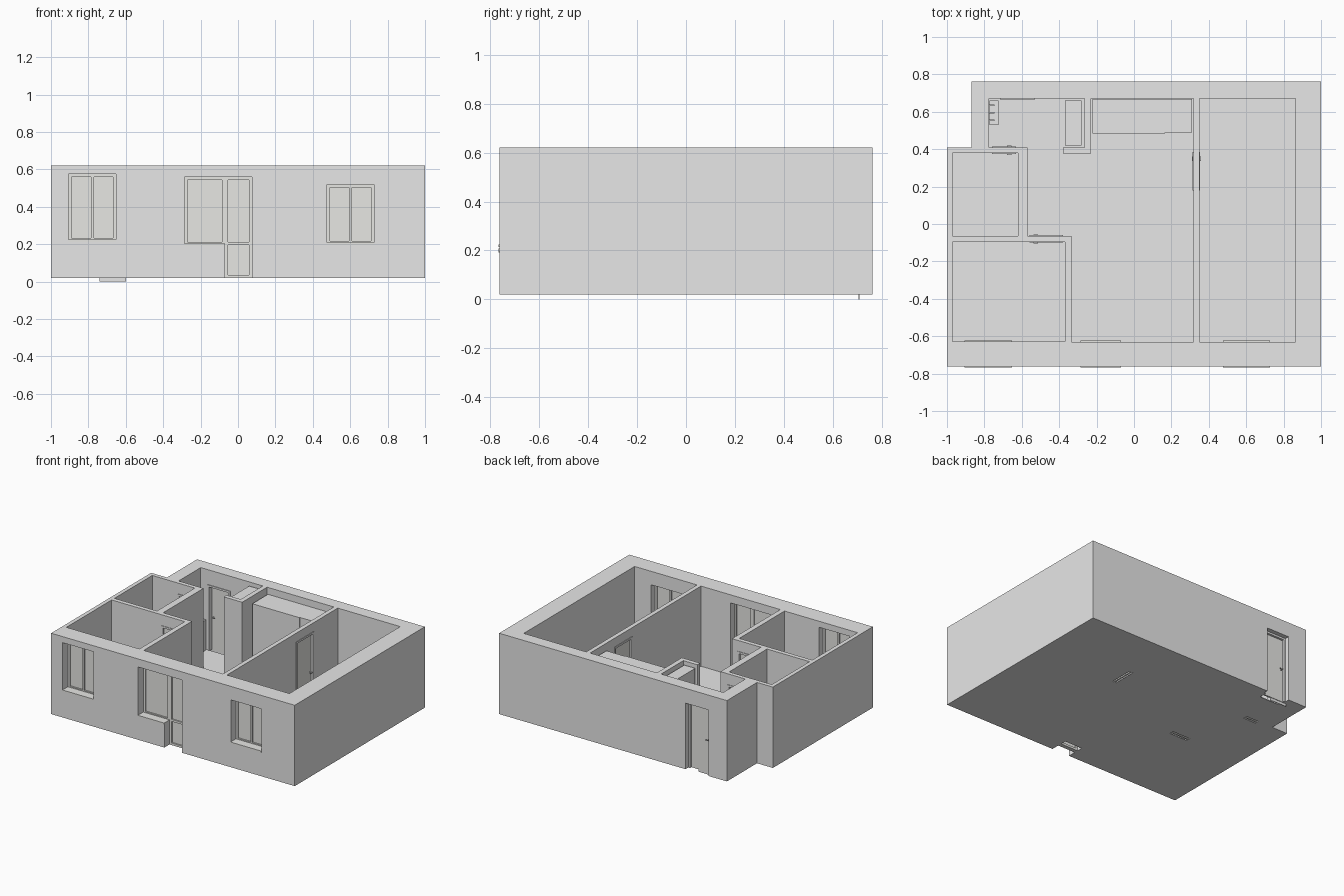
import bpy, bmesh

if "Cube" in bpy.data.objects:
    bpy.data.objects.remove(bpy.data.objects["Cube"])

BASE, TOP = 0.02, 0.62


def material(name, rgb):
    m = bpy.data.materials.new(name)
    m.diffuse_color = (*rgb, 1)
    m.use_nodes = True
    m.node_tree.nodes["Principled BSDF"].inputs["Base Color"].default_value = m.diffuse_color
    return m


GREY = material("wall grey", (0.8, 0.8, 0.8))
LIGHT = material("joinery off white", (1.0, 1.0, 0.97))


def prism(name, pts, z0, z1, mat=GREY):
    """Extrude a plan outline between two heights."""
    bm = bmesh.new()
    face = bm.faces.new([bm.verts.new((x, y, z0)) for x, y in pts])
    ext = bmesh.ops.extrude_face_region(bm, geom=[face], use_keep_orig=True)
    for v in ext["geom"]:
        if isinstance(v, bmesh.types.BMVert):
            v.co.z = z1
    bmesh.ops.recalc_face_normals(bm, faces=bm.faces)
    me = bpy.data.meshes.new(name)
    bm.to_mesh(me)
    bm.free()
    me.materials.append(mat)
    ob = bpy.data.objects.new(name, me)
    bpy.context.collection.objects.link(ob)
    return ob


def box(name, x0, x1, y0, y1, z0, z1, mat=GREY):
    return prism(name, [(x0, y0), (x1, y0), (x1, y1), (x0, y1)], z0, z1, mat)


def rect(x0, x1, y0, y1):
    return [(x0, y0), (x1, y0), (x1, y1), (x0, y1)]


# Plan outlines
outline = [(-1, -0.763), (1, -0.763), (1, 0.763), (-0.87, 0.763), (-0.87, 0.41), (-1, 0.41)]
rooms = {
    "right_room": rect(0.35, 0.863, -0.63, 0.67),
    "middle_left_room": rect(-0.97, -0.62, -0.064, 0.38),
    "front_left_room": rect(-0.97, -0.37, -0.627, -0.096),
    "main_room": [(-0.333, -0.63), (0.318, -0.63), (0.318, 0.67), (-0.23, 0.67),
                  (-0.23, 0.377), (-0.38, 0.377), (-0.38, 0.41), (-0.265, 0.41),
                  (-0.265, 0.67), (-0.775, 0.67), (-0.775, 0.41), (-0.57, 0.41),
                  (-0.57, -0.064), (-0.333, -0.064)],
}

# Walls: solid block with rooms and openings cut out
walls = prism("walls", outline, BASE, TOP)
cutters = [prism(n + "_cutter", p, -0.1, 0.8) for n, p in rooms.items()]
openings = [
    (-0.905, -0.652, -0.8, -0.6, 0.217, 0.575),   # left window
    (-0.285, 0.075, -0.8, -0.6, 0.195, 0.56),     # middle window
    (-0.07, 0.075, -0.8, -0.6, -0.1, 0.3),        # terrace door
    (0.475, 0.727, -0.8, -0.6, 0.2, 0.52),        # right window
    (-0.717, -0.53, 0.64, 0.8, -0.1, 0.51),       # entrance
    (0.30, 0.37, 0.18, 0.385, -0.1, 0.555),       # right room door
    (-0.56, -0.38, -0.12, -0.04, -0.1, 0.54),     # front left room door
    (-0.76, -0.63, 0.36, 0.43, -0.1, 0.54),       # middle left room door
]
cutters += [box("opening_cutter", *o) for o in openings]
for c in cutters:
    c.hide_render = True
    mod = walls.modifiers.new("cut", "BOOLEAN")
    mod.operation, mod.solver, mod.object = "DIFFERENCE", "EXACT", c
dg = bpy.context.evaluated_depsgraph_get()
cut_mesh = bpy.data.meshes.new_from_object(walls.evaluated_get(dg))
walls.modifiers.clear()
walls.data = cut_mesh
for c in cutters:
    bpy.data.objects.remove(c)

# Room floors
for n, p in rooms.items():
    prism(n + "_floor", p, BASE, BASE + 0.005)


def window(name, x0, x1, z0, z1, panes, sill=True):
    """Framed glazing set back in the front wall, with a sill."""
    ya, yb, w = -0.703, -0.673, 0.016
    box(name + "_glass", x0, x1, ya + 0.01, yb - 0.01, z0, z1, LIGHT)
    for z in (z0, z1 - w):
        box(name + "_rail", x0, x1, ya, yb, z, z + w, LIGHT)
    for i in range(panes + 1):
        x = x0 + (x1 - x0 - w) * i / panes
        box(name + "_stile", x, x + w, ya, yb, z0 + w, z1 - w, LIGHT)
    if sill:
        box(name + "_outer_sill", x0, x1, -0.766, ya, z0 - 0.004, z0 + 0.008, LIGHT)
        box(name + "_inner_sill", x0, x1, yb, -0.622, z0 - 0.004, z0 + 0.008, LIGHT)


window("left_window", -0.905, -0.652, 0.217, 0.575, 2)
window("middle_window", -0.285, -0.07, 0.195, 0.56, 1)
window("right_window", 0.475, 0.727, 0.2, 0.52, 2)
window("terrace_door", -0.07, 0.075, BASE, 0.56, 1, sill=False)
box("terrace_door_cross_rail", -0.06, 0.065, -0.703, -0.673, 0.195, 0.211, LIGHT)


def door(name, along_x, a0, a1, b0, b1, z1, leaf_at, handle_low):
    """Door in a wall: a runs along the wall, b through its thickness."""
    def part(label, p0, p1, q0, q1, za, zb, mat):
        args = (p0, p1, q0, q1) if along_x else (q0, q1, p0, p1)
        box(name + label, *args, za, zb, mat)
    w = 0.014
    part("_leaf", a0 + w, a1 - w, leaf_at - 0.006, leaf_at + 0.006, BASE, z1 - w, LIGHT)
    for p in (a0, a1 - w):
        part("_jamb", p, p + w, b0, b1, BASE, z1, GREY)
    part("_head", a0 + w, a1 - w, b0, b1, z1 - w, z1, GREY)
    # lever handles on both sides
    h = a0 + 0.024 if handle_low else a1 - 0.048
    stem = h if handle_low else h + 0.018
    for s in (-1, 1):
        q = sorted((leaf_at + s * 0.006, leaf_at + s * 0.02))
        part("_handle_stem", stem, stem + 0.006, *q, 0.26, 0.266, GREY)
        q = sorted((leaf_at + s * 0.02, leaf_at + s * 0.025))
        part("_handle_lever", h, h + 0.024, *q, 0.26, 0.266, GREY)


door("right_room_door", False, 0.18, 0.385, 0.314, 0.354, 0.555, 0.334, False)
door("front_left_room_door", True, -0.56, -0.38, -0.1, -0.06, 0.54, -0.08, True)
door("middle_left_room_door", True, -0.76, -0.63, 0.375, 0.414, 0.54, 0.394, False)
door("entrance_door", True, -0.717, -0.53, 0.665, 0.73, 0.51, 0.708, True)
box("entrance_threshold", -0.74, -0.6, 0.706, 0.71, 0, BASE + 0.003)

# Built-in furniture
box("kitchen_cabinet", -0.222, 0.165, 0.485, 0.668, BASE, 0.57)
box("kitchen_tall_unit", 0.165, 0.31, 0.49, 0.668, BASE, 0.57)
box("hall_wardrobe", -0.37, -0.28, 0.42, 0.66, BASE, 0.595)
box("coat_cabinet", -0.773, -0.725, 0.53, 0.66, BASE, 0.25)
for i in range(3):
    y = 0.55 + 0.04 * i
    box("coat_hook", -0.775, -0.745, y, y + 0.008, 0.4, 0.415)
